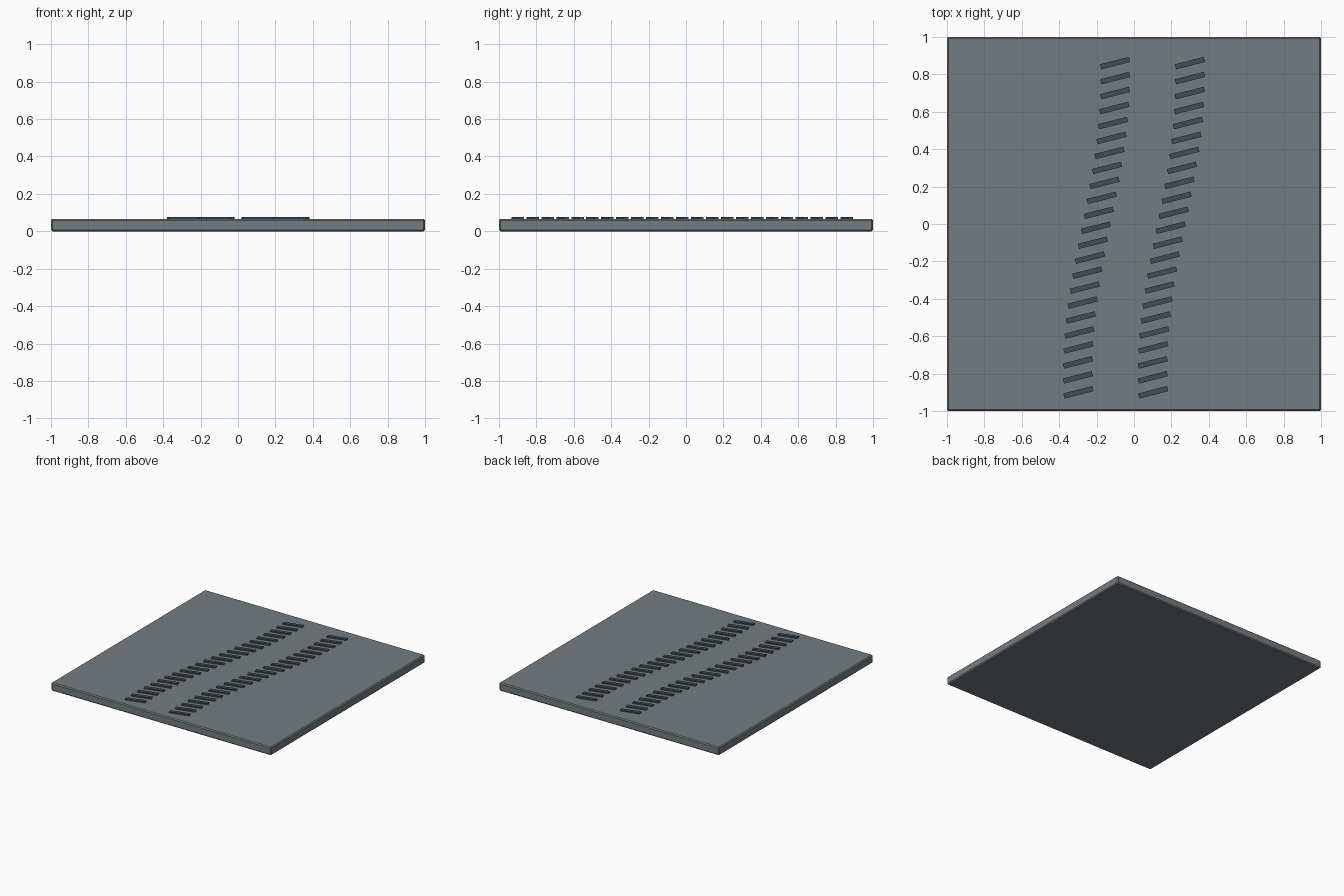
import bpy, bmesh, math
from mathutils import Matrix

if "Cube" in bpy.data.objects:
    bpy.data.objects.remove(bpy.data.objects["Cube"])


def material(name, rgb):
    m = bpy.data.materials.new(name)
    m.diffuse_color = (*rgb, 1)
    m.use_nodes = True
    m.node_tree.nodes["Principled BSDF"].inputs["Base Color"].default_value = m.diffuse_color
    return m


slab_grey = material("slab grey", (0.175, 0.202, 0.216))
tread_dark = material("dark tread", (0.062, 0.073, 0.091))


def add_object(name, bm, mat):
    mesh = bpy.data.meshes.new(name)
    bm.to_mesh(mesh)
    bm.free()
    mesh.materials.append(mat)
    ob = bpy.data.objects.new(name, mesh)
    bpy.context.collection.objects.link(ob)
    return ob


def add_box(bm, centre, size, angle=0):
    m = (Matrix.Translation(centre) @ Matrix.Rotation(angle, 4, 'Z')
         @ Matrix.Diagonal((*size, 1)))
    bmesh.ops.create_cube(bm, size=1, matrix=m)


# Ground slab with a fine chamfer on its edges
SLAB_TOP = 0.067
bm = bmesh.new()
add_box(bm, (0, 0, SLAB_TOP / 2), (2, 2, SLAB_TOP))
bmesh.ops.bevel(bm, geom=bm.edges[:], offset=0.008, segments=1, affect='EDGES')
add_object("ground_slab", bm, slab_grey)

# Two tracks of slanted tread marks following a gentle S-curve
TREAD_TOP = 0.077
for name, offset in (("left_track", -0.2), ("right_track", 0.2)):
    bm = bmesh.new()
    for i in range(23):
        y = -0.9 + 0.08 * i
        x = offset + 0.1 * math.sin(2 * y)
        add_box(bm, (x, y, TREAD_TOP - 0.008), (0.16, 0.028, 0.016), 0.25)
    add_object(name, bm, tread_dark)
